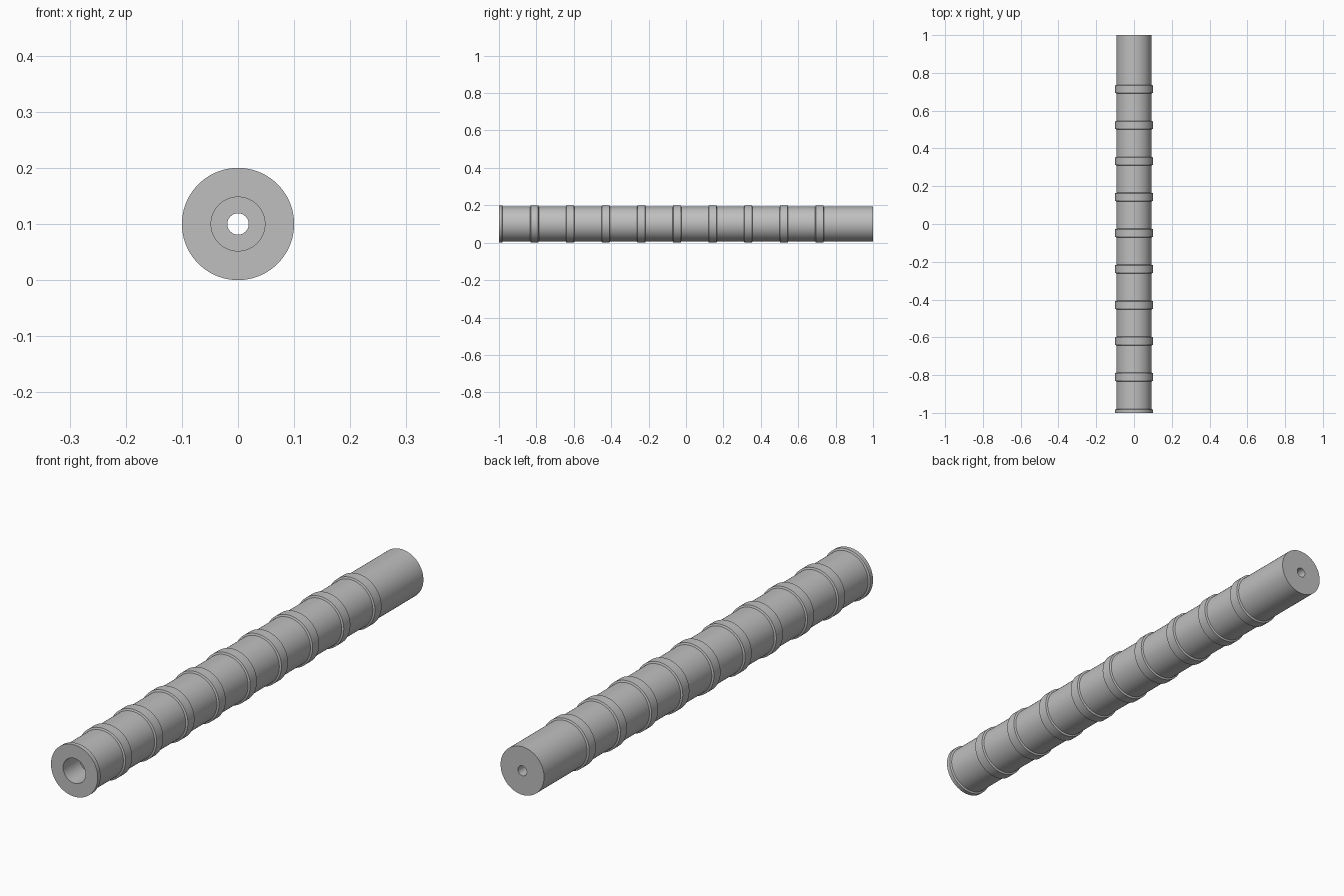
import bpy
import bmesh
import math
from mathutils import Vector, Matrix

cube = bpy.data.objects.get("Cube")
if cube:
    bpy.data.objects.remove(cube, do_unlink=True)

SEGMENTS = 96
AXIS_Z = 0.1
BODY_R, RING_R = 0.093, 0.1
SOCKET_R, BORE_R = 0.048, 0.019
FRONT, BACK = -1.0, 1.0
SOCKET_DEPTH = 0.1
RING_HALF, CHAMFER = 0.023, 0.003
RING_STEP, LAST_RING = 0.1905, 0.714

grey = bpy.data.materials.new("plain_grey")
grey.use_nodes = True
colour = (0.52, 0.52, 0.52, 1)
grey.diffuse_color = colour
grey.node_tree.nodes["Principled BSDF"].inputs["Base Color"].default_value = colour


def lathe(name, profile):
    """Turn a closed loop of (radius, y) points around the long axis."""
    bm = bmesh.new()
    loops = []
    for i in range(SEGMENTS):
        turn = Matrix.Rotation(2 * math.pi * i / SEGMENTS, 3, "Y")
        loops.append([bm.verts.new(turn @ Vector((r, y, 0))) for r, y in profile])
    count = len(profile)
    for i, loop in enumerate(loops):
        after = loops[(i + 1) % SEGMENTS]
        for j in range(count):
            k = (j + 1) % count
            bm.faces.new((loop[j], loop[k], after[k], after[j]))
    bmesh.ops.recalc_face_normals(bm, faces=bm.faces[:])
    mesh = bpy.data.meshes.new(name)
    bm.to_mesh(mesh)
    bm.free()
    mesh.materials.append(grey)
    obj = bpy.data.objects.new(name, mesh)
    obj.location.z = AXIS_Z
    bpy.context.collection.objects.link(obj)
    bpy.ops.object.select_all(action="DESELECT")
    obj.select_set(True)
    bpy.context.view_layer.objects.active = obj
    bpy.ops.object.shade_smooth_by_angle(angle=math.radians(25))
    return obj


# Tube with a wide socket at the front and a narrow bore to the back
shoulder = FRONT + SOCKET_DEPTH
lathe("tube_body", [
    (BODY_R, FRONT), (BODY_R, BACK), (BORE_R, BACK),
    (BORE_R, shoulder), (SOCKET_R, shoulder), (SOCKET_R, FRONT),
])

# Evenly spaced raised bands
for n in range(9):
    y = LAST_RING - n * RING_STEP
    lathe(f"raised_band_{n + 1}", [
        (BODY_R, y - RING_HALF), (RING_R, y - RING_HALF + CHAMFER),
        (RING_R, y + RING_HALF - CHAMFER), (BODY_R, y + RING_HALF),
    ])

# Half band flush with the front end
lathe("front_band", [
    (BODY_R, FRONT), (RING_R, FRONT),
    (RING_R, FRONT + RING_HALF - 2 * CHAMFER), (BODY_R, FRONT + RING_HALF - CHAMFER),
])
